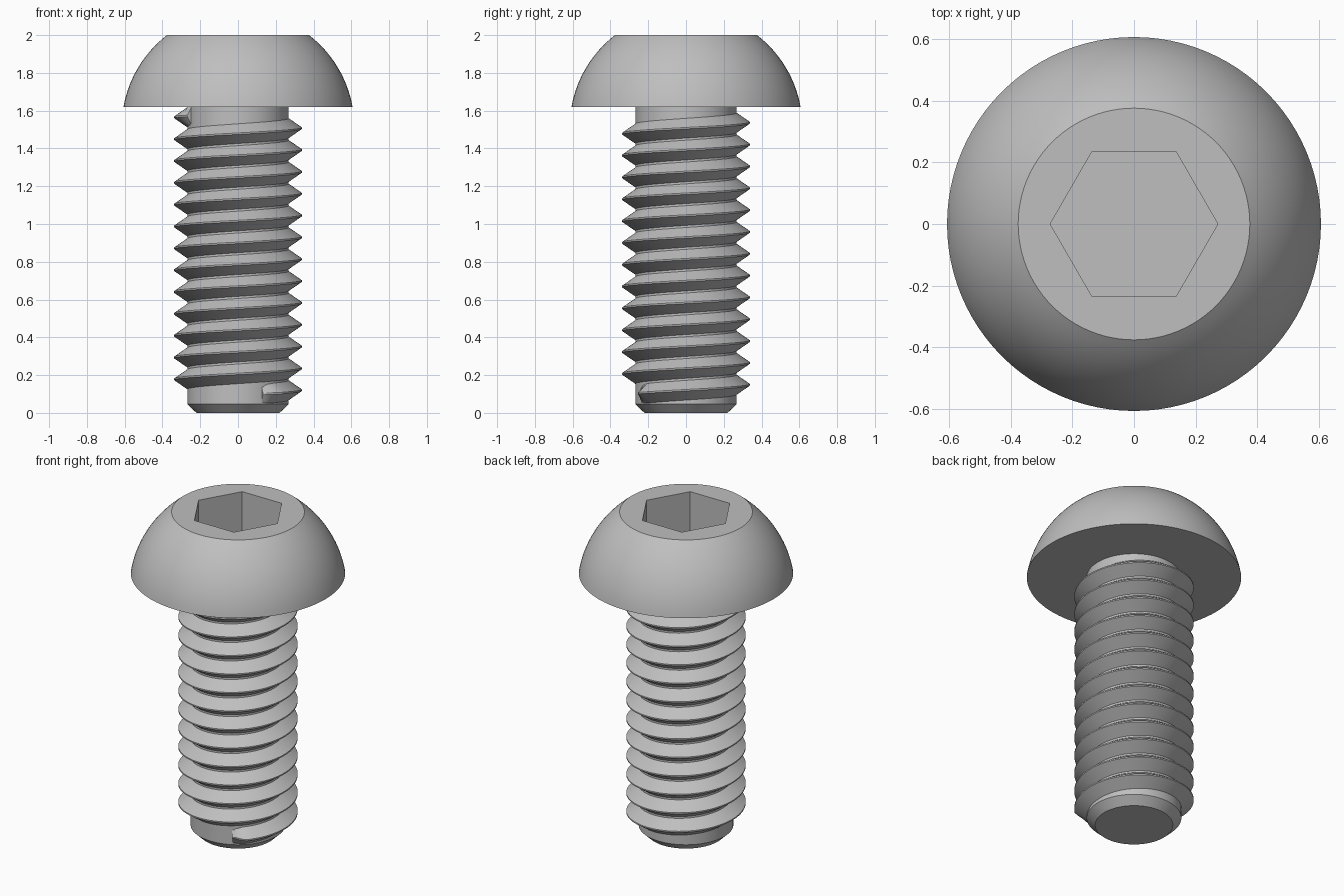
import bpy, bmesh, math

cube = bpy.data.objects.get("Cube")
if cube:
    bpy.data.objects.remove(cube, do_unlink=True)

SEGMENTS = 96
PITCH = 0.1156
HEAD_BASE = 1.6185
CORE = 0.268
CREST = 0.338

steel = bpy.data.materials.new("grey_steel")
steel.use_nodes = True
steel.diffuse_color = (0.52, 0.52, 0.52, 1)
steel.node_tree.nodes["Principled BSDF"].inputs["Base Color"].default_value = (0.52, 0.52, 0.52, 1)


def finish(name, bm):
    """Turn a bmesh into a smooth shaded object with sharp edges kept."""
    bmesh.ops.recalc_face_normals(bm, faces=bm.faces)
    mesh = bpy.data.meshes.new(name)
    bm.to_mesh(mesh)
    bm.free()
    mesh.materials.append(steel)
    obj = bpy.data.objects.new(name, mesh)
    bpy.context.collection.objects.link(obj)
    bpy.ops.object.select_all(action="DESELECT")
    obj.select_set(True)
    bpy.context.view_layer.objects.active = obj
    bpy.ops.object.shade_smooth_by_angle(angle=math.radians(25))
    return obj


def skin(bm, rings, closed):
    """Join successive rings of vertices with quads and cap both ends."""
    for low, high in zip(rings, rings[1:]):
        n = len(low)
        for i in range(n):
            j = (i + 1) % n
            bm.faces.new((low[i], low[j], high[j], high[i]))
    if closed:
        bm.faces.new(rings[0])
        bm.faces.new(rings[-1])


def circle(radius):
    return lambda angle: radius


def hexagon(corner):
    """Radius of a hexagon with corners on the x axis."""
    sector = math.pi / 3
    return lambda angle: corner * math.cos(sector / 2) / math.cos(angle % sector - sector / 2)


def lathe(name, profile):
    """Stack rings given as (radius function, height)."""
    bm = bmesh.new()
    rings = []
    for radius, z in profile:
        ring = []
        for i in range(SEGMENTS):
            a = math.tau * i / SEGMENTS
            r = radius(a + 1e-9)
            ring.append(bm.verts.new((r * math.cos(a), r * math.sin(a), z)))
        rings.append(ring)
    skin(bm, rings, True)
    return finish(name, bm)


# Domed head: a spherical zone with a hexagonal socket in its flat top
dome_centre, dome_radius = 1.512, 0.616
start = math.asin((HEAD_BASE - dome_centre) / dome_radius)
end = math.asin((2 - dome_centre) / dome_radius)
head = []
for k in range(17):
    t = start + (end - start) * k / 16
    head.append((circle(dome_radius * math.cos(t)), dome_centre + dome_radius * math.sin(t)))
head += [(hexagon(0.272), 2), (hexagon(0.272), 1.72)]
lathe("head", head)

# Shank with a chamfered tip
lathe("shank", [(circle(0.22), 0), (circle(CORE), 0.046), (circle(CORE), HEAD_BASE + 0.01)])

# Helical thread, fading into the shank at both ends
first, last = -62, 12 * 360 + 204
step = 4
fade = 18
bm = bmesh.new()
rings = []
for degrees in range(first, last + 1, step):
    height = min(1, 0.2 + min(degrees - first, last - degrees) / fade)
    a = math.radians(degrees)
    z = 0.12 + PITCH * degrees / 360
    crest = CORE + (CREST - CORE) * height
    section = [(CORE - 0.01, -0.059), (crest, -0.004), (crest, 0.004), (CORE - 0.01, 0.059)]
    rings.append([bm.verts.new((r * math.cos(a), r * math.sin(a), z + dz)) for r, dz in section])
skin(bm, rings, True)
finish("thread", bm)
